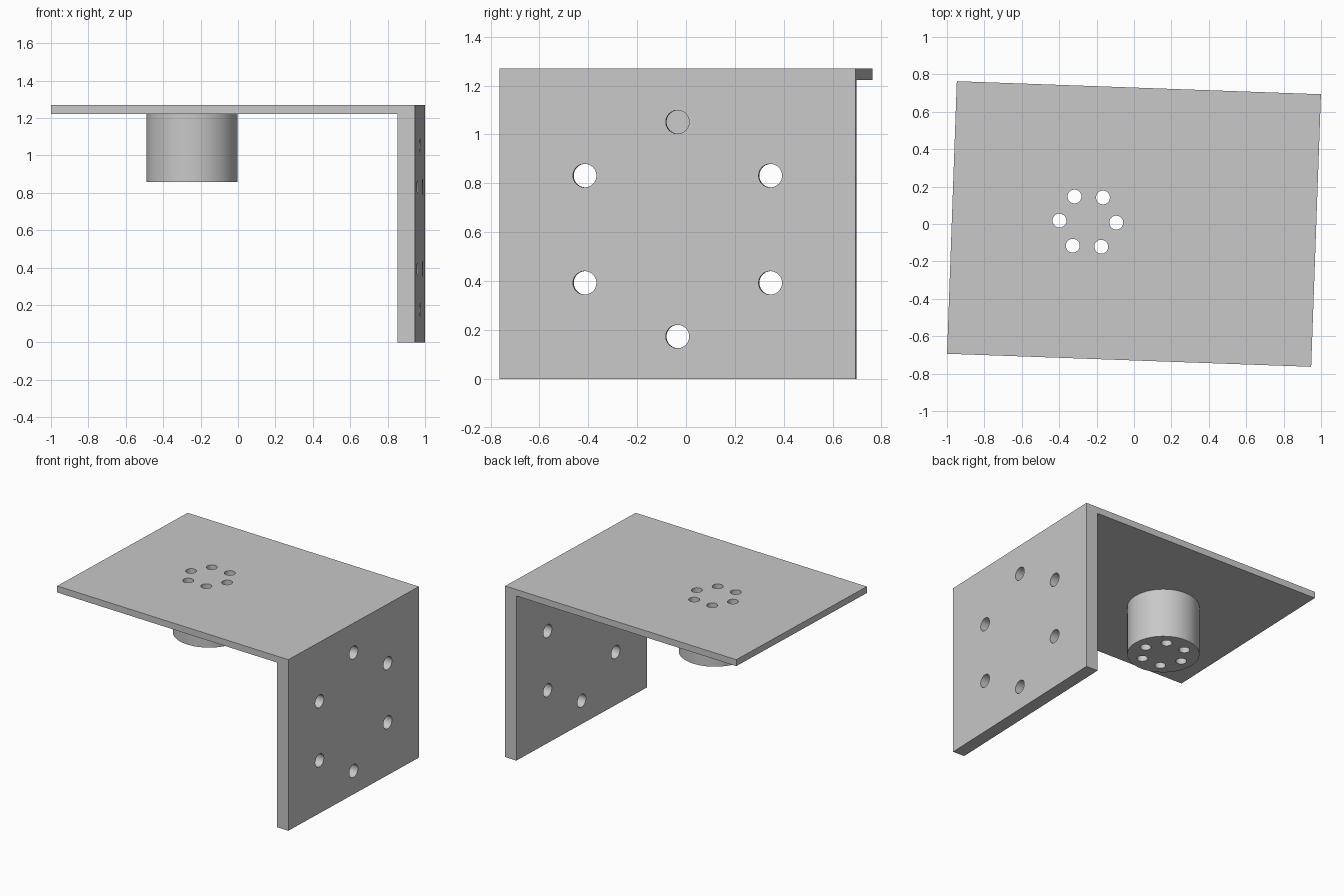
import bpy
import bmesh
from math import cos, sin, pi, radians
from mathutils import Matrix, Vector

if "Cube" in bpy.data.objects:
    bpy.data.objects.remove(bpy.data.objects["Cube"], do_unlink=True)

WIDTH, DEPTH, HEIGHT = 1.948, 1.458, 1.27
TOP_T, SIDE_T = 0.048, 0.094
TURN = Matrix.Rotation(radians(-2.05), 4, 'Z')

steel = bpy.data.materials.new("grey steel")
steel.use_nodes = True
steel.diffuse_color = (0.58, 0.58, 0.58, 1)
steel.node_tree.nodes["Principled BSDF"].inputs["Base Color"].default_value = steel.diffuse_color


def make_object(name, bm):
    bmesh.ops.recalc_face_normals(bm, faces=bm.faces)
    mesh = bpy.data.meshes.new(name)
    bm.to_mesh(mesh)
    bm.free()
    mesh.materials.append(steel)
    obj = bpy.data.objects.new(name, mesh)
    bpy.context.collection.objects.link(obj)
    return obj


def add_cylinder(bm, centre, axis, radius, length, sides):
    turn = Vector((0, 0, 1)).rotation_difference(Vector(axis)).to_matrix().to_4x4()
    bmesh.ops.create_cone(bm, cap_ends=True, segments=sides, radius1=radius,
                          radius2=radius, depth=length,
                          matrix=Matrix.Translation(centre) @ turn)


def hole_ring(name, centre, axis, u, v, ring, radius, length, start):
    """Six round cutters evenly spaced on a bolt circle."""
    bm = bmesh.new()
    for i in range(6):
        a = start + i * pi / 3
        spot = Vector(centre) + Vector(u) * ring * cos(a) + Vector(v) * ring * sin(a)
        add_cylinder(bm, spot, axis, radius, length, 48)
    cutter = make_object(name, bm)
    cutter.hide_render = True
    return cutter


def drill(obj, cutters):
    bpy.ops.object.select_all(action='DESELECT')
    bpy.context.view_layer.objects.active = obj
    obj.select_set(True)
    for cutter in cutters:
        mod = obj.modifiers.new("holes", 'BOOLEAN')
        mod.operation = 'DIFFERENCE'
        mod.solver = 'EXACT'
        mod.object = cutter
        bpy.ops.object.modifier_apply(modifier=mod.name)
    bpy.ops.object.shade_smooth_by_angle(angle=radians(30))


# Angle bracket: an L profile extruded front to back
right, inner = WIDTH / 2, WIDTH / 2 - SIDE_T
under = HEIGHT - TOP_T
profile = [(-right, HEIGHT), (right, HEIGHT), (right, 0),
           (inner, 0), (inner, under), (-right, under)]
bm = bmesh.new()
face = bm.faces.new([bm.verts.new((x, -DEPTH / 2, z)) for x, z in profile])
extruded = bmesh.ops.extrude_face_region(bm, geom=[face])["geom"]
bmesh.ops.translate(bm, vec=(0, DEPTH, 0),
                    verts=[g for g in extruded if isinstance(g, bmesh.types.BMVert)])
bracket = make_object("angle_bracket", bm)

# Round boss hanging under the top plate
BOSS_X, BOSS_BOTTOM = -0.247, 0.857
bm = bmesh.new()
add_cylinder(bm, (BOSS_X, 0.004, (BOSS_BOTTOM + under) / 2), (0, 0, 1),
             0.243, under - BOSS_BOTTOM, 96)
boss = make_object("round_boss", bm)

# Bolt circles through the boss and through the side plate
boss_holes = hole_ring("boss_hole_cutter", (BOSS_X, 0.004, 1.06), (0, 0, 1),
                       (1, 0, 0), (0, 1, 0), 0.152, 0.037, 0.8, 0)
side_holes = hole_ring("side_hole_cutter", (right - SIDE_T / 2, 0, 0.612), (1, 0, 0),
                       (0, 1, 0), (0, 0, 1), 0.439, 0.048, 0.4, pi / 2)
drill(bracket, [boss_holes, side_holes])
drill(boss, [boss_holes])
for cutter in (boss_holes, side_holes):
    bpy.data.objects.remove(cutter, do_unlink=True)

# The whole assembly sits slightly turned about the vertical
for obj in (bracket, boss):
    obj.data.transform(TURN)
